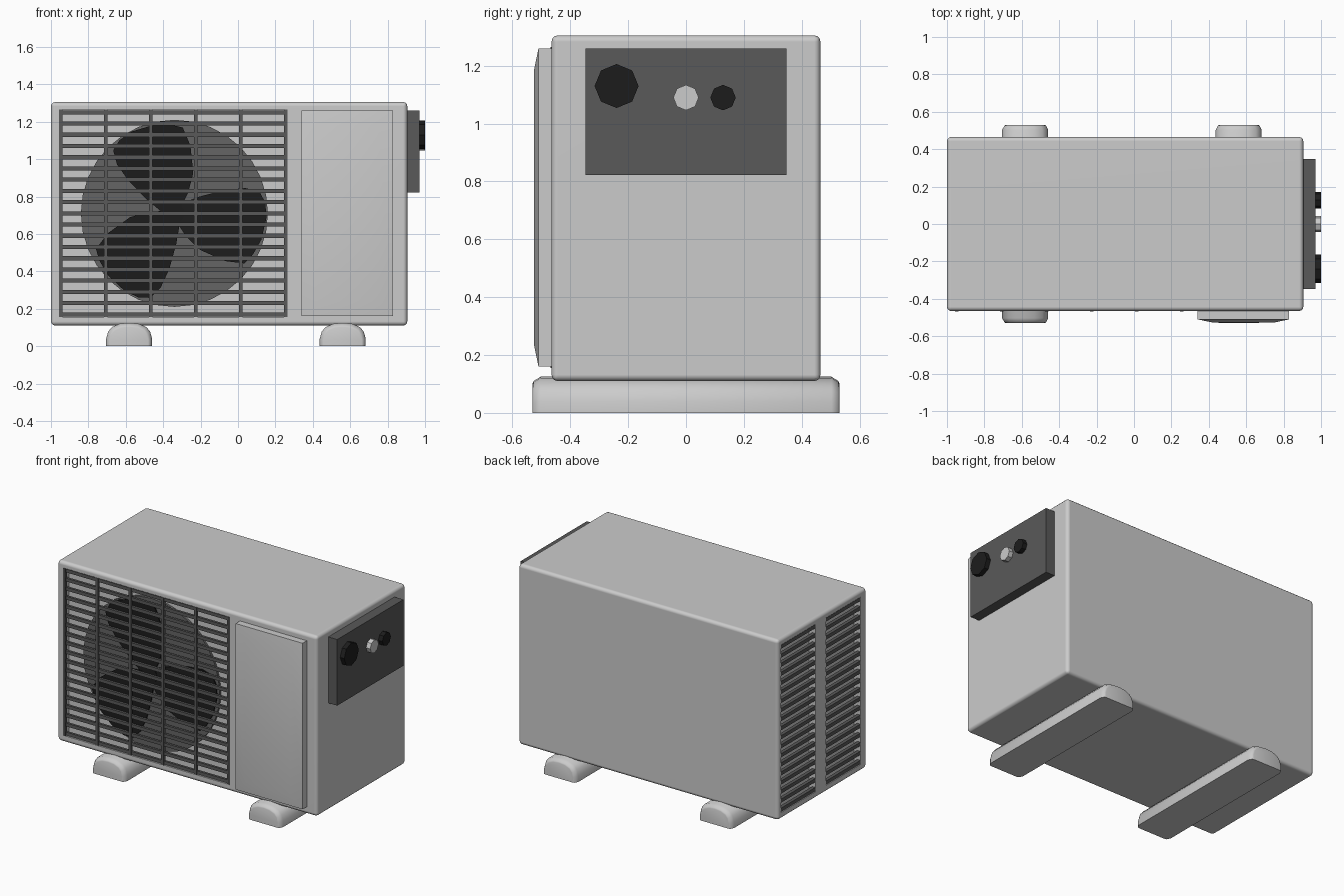
import bpy, bmesh
from math import pi, cos, sin, radians
from mathutils import Matrix, Vector

if "Cube" in bpy.data.objects:
    bpy.data.objects.remove(bpy.data.objects["Cube"])


def material(name, v):
    m = bpy.data.materials.new(name)
    m.diffuse_color = (v, v, v, 1)
    m.use_nodes = True
    m.node_tree.nodes["Principled BSDF"].inputs["Base Color"].default_value = m.diffuse_color
    return m


BLACK = material("black", 0.012)
DARK = material("dark_grey", 0.1)
MID = material("mid_grey", 0.13)


def finish(bm, name, mat=None, smooth=None):
    bmesh.ops.recalc_face_normals(bm, faces=bm.faces)
    me = bpy.data.meshes.new(name)
    bm.to_mesh(me)
    bm.free()
    ob = bpy.data.objects.new(name, me)
    bpy.context.collection.objects.link(ob)
    if mat:
        me.materials.append(mat)
    if smooth:
        activate(ob)
        bpy.ops.object.shade_smooth_by_angle(angle=radians(smooth))
    return ob


def activate(ob):
    bpy.ops.object.select_all(action='DESELECT')
    ob.select_set(True)
    bpy.context.view_layer.objects.active = ob


def add_box(bm, x, y, z):
    """Box from (min, max) pairs."""
    size = [b - a for a, b in (x, y, z)]
    mid = Vector([(a + b) / 2 for a, b in (x, y, z)])
    m = Matrix.Translation(mid) @ Matrix.Diagonal((*size, 1))
    return bmesh.ops.create_cube(bm, size=1, matrix=m)['verts']


def cylinder(name, centre, r, depth, axis, sides, mat=None, smooth=None):
    bm = bmesh.new()
    rot = Matrix.Rotation(pi / 2, 4, axis)
    bmesh.ops.create_cone(bm, cap_ends=True, segments=sides, radius1=r, radius2=r,
                          depth=depth, matrix=Matrix.Translation(centre) @ rot)
    return finish(bm, name, mat, smooth)


# Rounded casing with shallow recesses in the front and the left side
bm = bmesh.new()
add_box(bm, (-1, 0.905), (-0.465, 0.465), (0.11, 1.305))
bmesh.ops.bevel(bm, geom=bm.edges[:], offset=0.022, segments=3, profile=0.5, affect='EDGES')
casing = finish(bm, "casing")
bm = bmesh.new()
Z = (0.155, 1.265)
SIDES = ((-0.40, -0.04), (0.07, 0.435))
add_box(bm, (-0.955, 0.265), (-0.6, -0.405), Z)
for span in SIDES:
    add_box(bm, (-1.1, -0.95), span, Z)
cutter = finish(bm, "recess_cutter")
cutter.hide_render = True
activate(casing)
cut = casing.modifiers.new("recesses", 'BOOLEAN')
cut.object = cutter
cut.solver = 'EXACT'
bpy.ops.object.modifier_apply(modifier=cut.name)
bpy.data.objects.remove(cutter)
bpy.ops.object.shade_smooth_by_angle(angle=radians(40))
wn = casing.modifiers.new("clean_shading", 'WEIGHTED_NORMAL')
wn.keep_sharp = True

# Front grille: horizontal slats and vertical bars
rows = [0.17 + 1.08 * i / 18 for i in range(19)]
bm = bmesh.new()
for z in rows:
    add_box(bm, (-0.955, 0.265), (-0.462, -0.446), (z - 0.011, z + 0.011))
for i in range(6):
    x = -0.948 + 0.2405 * i
    add_box(bm, (x - 0.009, x + 0.009), (-0.468, -0.45), Z)
finish(bm, "front_grille", DARK)

# Left side louvres in two columns
bm = bmesh.new()
for z in rows:
    for span in SIDES:
        add_box(bm, (-0.998, -0.975), span, (z - 0.012, z + 0.012))
finish(bm, "side_louvres", DARK)

# Fan backing disc, hub and three blades
FAN = Vector((-0.34, 0, 0.71))
cylinder("fan_disc", FAN + Vector((0, -0.41, 0)), 0.5, 0.02, 'X', 32, MID, 40)
cylinder("fan_hub", FAN + Vector((0, -0.43, 0)), 0.055, 0.026, 'X', 16, BLACK, 40)
outline = [(0.0, 0.04), (0.136, 0.09), (0.27, 0.125), (0.38, 0.135), (0.455, 0.115),
           (0.485, 0.06), (0.493, -0.02), (0.465, -0.14), (0.42, -0.22), (0.375, -0.268),
           (0.27, -0.255), (0.136, -0.195), (0.06, -0.12), (0.0, -0.03)]
bm = bmesh.new()
for k in range(3):
    a = k * 2 * pi / 3
    loop = []
    for u, v in outline:
        pitch = -0.432 + 0.03 * v
        loop.append(bm.verts.new((FAN.x + u * cos(a) - v * sin(a), pitch,
                                  FAN.z + u * sin(a) + v * cos(a))))
    face = bm.faces.new(loop)
    ext = bmesh.ops.extrude_face_region(bm, geom=[face])
    bmesh.ops.translate(bm, vec=(0, -0.008, 0),
                        verts=[g for g in ext['geom'] if isinstance(g, bmesh.types.BMVert)])
finish(bm, "fan_blades", BLACK)

# Raised front cover with a sloping border
bm = bmesh.new()
add_box(bm, (0.34, 0.83), (-0.51, -0.45), (0.16, 1.26))
bm.normal_update()
front = min(bm.faces, key=lambda f: f.calc_center_median().y)
bmesh.ops.inset_region(bm, faces=[front], thickness=0.11, depth=0.0)
bmesh.ops.translate(bm, verts=front.verts, vec=(0, -0.016, 0))
finish(bm, "front_cover", None, 40)

# Connection plate and octagonal ports on the right side
bm = bmesh.new()
add_box(bm, (0.89, 0.97), (-0.347, 0.347), (0.822, 1.26))
finish(bm, "connection_plate", DARK)
for name, y, z, r, mat in (("large_port", -0.24, 1.13, 0.076, BLACK),
                           ("middle_port", 0.0, 1.09, 0.044, None),
                           ("small_port", 0.128, 1.09, 0.044, BLACK)):
    cylinder(name, (0.975, y, z), r, 0.05, 'Y', 8, mat)

# Two domed feet, lofted front to back
half = [(0.123, 0.0), (0.123, 0.04), (0.112, 0.078), (0.092, 0.102), (0.05, 0.12)]
profile = half + [(0, 0.125)] + [(-x, z) for x, z in reversed(half)]
for name, cx in (("left_foot", -0.582), ("right_foot", 0.56)):
    bm = bmesh.new()
    rings = []
    for y, sx, sz in ((-0.53, 0.82, 0.82), (-0.527, 0.9, 0.88), (-0.503, 1, 1),
                      (0.503, 1, 1), (0.527, 0.9, 0.88), (0.53, 0.82, 0.82)):
        rings.append([bm.verts.new((cx + x * sx, y, z * sz)) for x, z in profile])
    n = len(profile)
    for a, b in zip(rings, rings[1:]):
        for i in range(n):
            j = (i + 1) % n
            bm.faces.new((a[i], a[j], b[j], b[i]))
    bm.faces.new(rings[0])
    bm.faces.new(rings[-1])
    finish(bm, name, None, 50)
